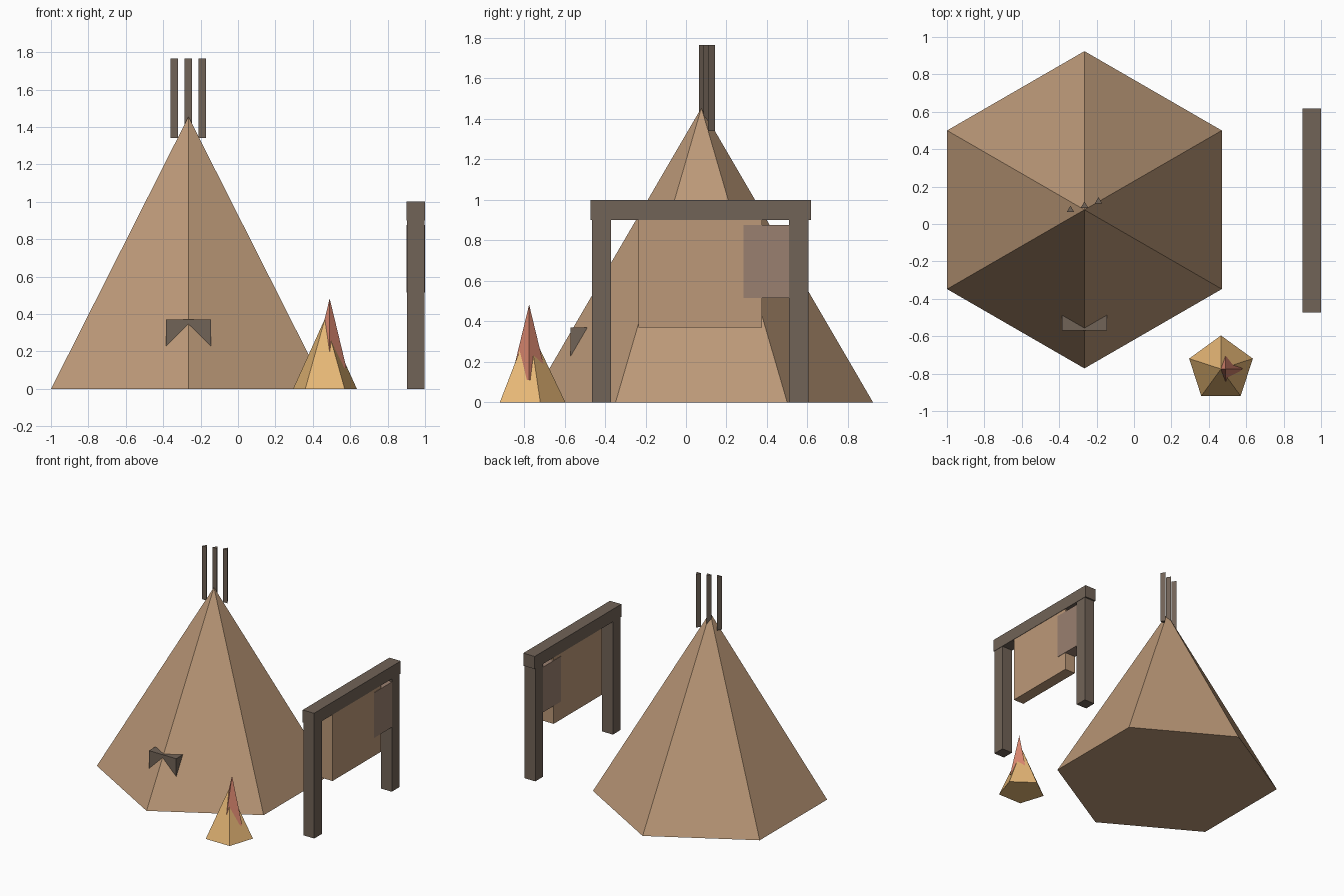
import bpy
import bmesh
from mathutils import Matrix, Vector

default_cube = bpy.data.objects.get("Cube")
if default_cube:
    bpy.data.objects.remove(default_cube, do_unlink=True)


def material(name, rgb):
    """Flat material from 0-255 display values, stored as linear."""
    linear = [((c / 255 + 0.055) / 1.055) ** 2.4 for c in rgb]
    mat = bpy.data.materials.new(name)
    mat.use_nodes = True
    mat.diffuse_color = (*linear, 1)
    shader = mat.node_tree.nodes["Principled BSDF"]
    shader.inputs["Base Color"].default_value = (*linear, 1)
    shader.inputs["Roughness"].default_value = 0.9
    return mat


hide = material("tan hide", (188, 153, 120))
wood = material("dark wood", (113, 99, 87))
pelt = material("dusky pelt", (154, 128, 112))
flame = material("yellow flame", (236, 188, 121))
ember = material("red flame", (215, 133, 110))


def finish(name, bm, mat):
    mesh = bpy.data.meshes.new(name)
    bm.to_mesh(mesh)
    bm.free()
    mesh.materials.append(mat)
    obj = bpy.data.objects.new(name, mesh)
    bpy.context.collection.objects.link(obj)
    return obj


def box(name, low, high, mat):
    low, high = Vector(low), Vector(high)
    place = Matrix.Translation((low + high) / 2) @ Matrix.Diagonal((*(high - low), 1))
    bm = bmesh.new()
    bmesh.ops.create_cube(bm, size=1, matrix=place)
    return finish(name, bm, mat)


def cone(name, sides, centre, radius, bottom, top, mat, tip=0.0):
    """Low-poly cone, or a prism when tip equals radius; one corner points to +y."""
    place = Matrix.Translation((*centre, (bottom + top) / 2))
    bm = bmesh.new()
    bmesh.ops.create_cone(bm, cap_ends=True, segments=sides, radius1=radius,
                          radius2=tip, depth=top - bottom, matrix=place)
    bmesh.ops.remove_doubles(bm, verts=bm.verts, dist=0.0001)
    return finish(name, bm, mat)


# Tent with its entrance block and the poles above the peak
cone("tent", 6, (-0.265, 0.076), 0.848, 0, 1.455, hide)
box("tent_entrance", (-0.385, -0.57, 0.01), (-0.145, -0.47, 0.37), wood)
for i in range(3):
    cone(f"tent_pole_{i + 1}", 3, (-0.34 + 0.075 * i, 0.075 + 0.023 * i),
         0.023, 1.34, 1.765, wood, tip=0.023)

# Drying rack
for name, y in (("front", -0.465), ("back", 0.51)):
    box(f"rack_{name}_post", (0.903, y, 0), (0.997, y + 0.095, 0.9), wood)
box("rack_beam", (0.9, -0.472, 0.9), (1, 0.618, 1), wood)
box("hanging_hide", (0.903, -0.235, 0.37), (0.997, 0.375, 0.9), hide)
box("hanging_pelt", (0.9, 0.285, 0.515), (1, 0.51, 0.875), pelt)

# Campfire
cone("campfire_flame", 5, (0.465, -0.775), 0.179, 0, 0.375, flame)
cone("campfire_inner_flame", 4, (0.49, -0.775), 0.09, 0.11, 0.483, ember)
